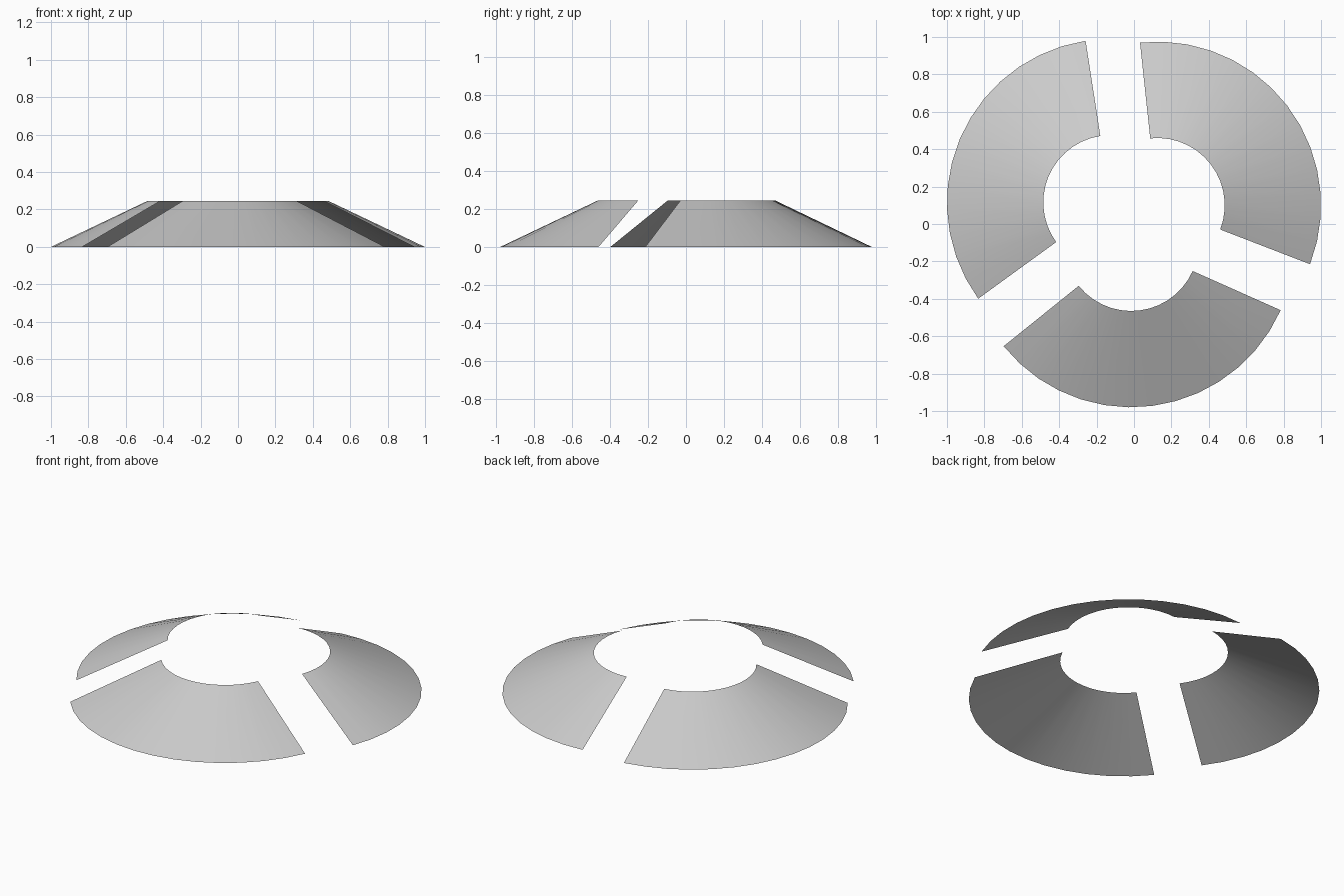
import bpy
from math import cos, sin, radians

cube = bpy.data.objects.get("Cube")
if cube:
    bpy.data.objects.remove(cube, do_unlink=True)

OUTER, INNER, HEIGHT = 0.875, 0.36, 0.245
SPAN, STEPS = 117.2, 14

grey = bpy.data.materials.new("light_grey")
grey.use_nodes = True
grey.diffuse_color = (0.6, 0.6, 0.6, 1)
grey.node_tree.nodes["Principled BSDF"].inputs["Base Color"].default_value = (0.6, 0.6, 0.6, 1)


def cone_segment(name, cx, cy, start):
    """Open sloping sheet: one sector of a truncated cone around (cx, cy)."""
    verts, faces = [], []
    for i in range(STEPS + 1):
        a = radians(start + SPAN * i / STEPS)
        for r, z in ((OUTER, 0), (INNER, HEIGHT)):
            verts.append((cx + r * cos(a), cy + r * sin(a), z))
    for i in range(0, 2 * STEPS, 2):
        faces.append((i, i + 2, i + 3, i + 1))
    mesh = bpy.data.meshes.new(name)
    mesh.from_pydata(verts, [], faces)
    mesh.materials.append(grey)
    mesh.shade_smooth()
    obj = bpy.data.objects.new(name, mesh)
    bpy.context.collection.objects.link(obj)


# Three sectors pushed apart from the middle
cone_segment("front_segment", -0.015, -0.105, 218.8)
cone_segment("left_segment", 0.125, 0.1, -21.1)
cone_segment("right_segment", -0.125, 0.115, 98.8)
